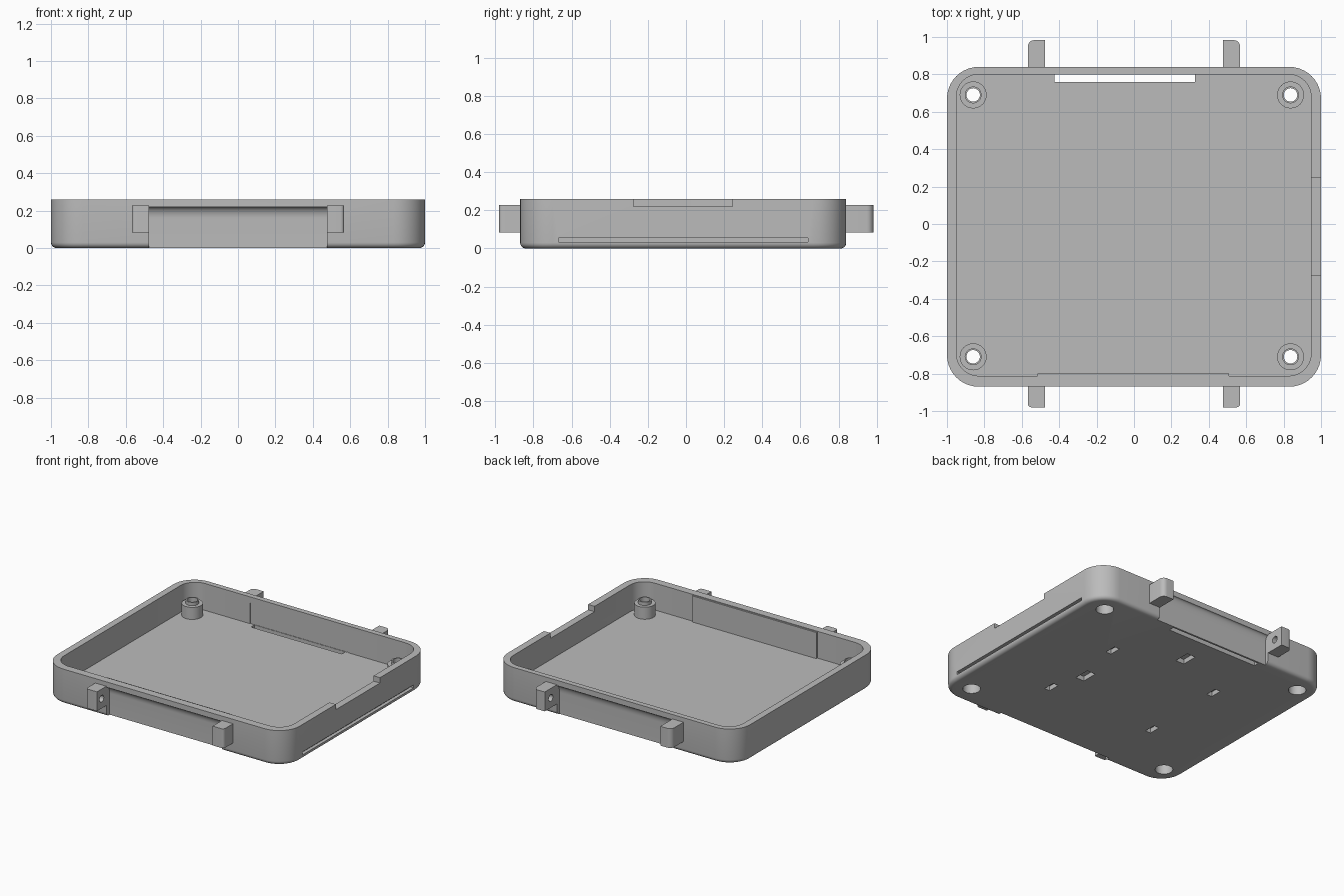
import bpy, bmesh
from math import sin, cos, pi, radians
from mathutils import Matrix, Vector

if "Cube" in bpy.data.objects:
    bpy.data.objects.remove(bpy.data.objects["Cube"], do_unlink=True)

grey = bpy.data.materials.new("plain grey")
grey.use_nodes = True
grey.diffuse_color = (0.5, 0.5, 0.5, 1)
grey.node_tree.nodes["Principled BSDF"].inputs["Base Color"].default_value = (0.5, 0.5, 0.5, 1)


def make(name, bm):
    bmesh.ops.recalc_face_normals(bm, faces=bm.faces)
    mesh = bpy.data.meshes.new(name)
    bm.to_mesh(mesh)
    bm.free()
    mesh.materials.append(grey)
    ob = bpy.data.objects.new(name, mesh)
    bpy.context.collection.objects.link(ob)
    return ob


def loft(name, rings):
    """Skin a stack of equal point rings and cap both ends."""
    bm = bmesh.new()
    loops = [[bm.verts.new(p) for p in ring] for ring in rings]
    for a, b in zip(loops, loops[1:]):
        for i in range(len(a)):
            j = (i + 1) % len(a)
            bm.faces.new((a[i], a[j], b[j], b[i]))
    bm.faces.new(loops[0])
    bm.faces.new(loops[-1])
    return make(name, bm)


def rounded(x0, x1, y0, y1, r, z, steps=10):
    """Ring of points around a rounded rectangle."""
    corners = ((x1 - r, y1 - r), (x0 + r, y1 - r), (x0 + r, y0 + r), (x1 - r, y0 + r))
    return [(cx + r * cos(a), cy + r * sin(a), z)
            for k, (cx, cy) in enumerate(corners)
            for a in [(k + i / steps) * pi / 2 for i in range(steps + 1)]]


def box(name, x0, x1, y0, y1, z0, z1):
    return loft(name, [[(x0, y0, z), (x1, y0, z), (x1, y1, z), (x0, y1, z)] for z in (z0, z1)])


def cylinder(name, r, start, end, sides=32):
    start, end = Vector(start), Vector(end)
    turn = (end - start).to_track_quat("Z", "Y").to_matrix().to_4x4()
    bm = bmesh.new()
    bmesh.ops.create_cone(bm, cap_ends=True, segments=sides, radius1=r, radius2=r,
                          depth=(end - start).length,
                          matrix=Matrix.Translation((start + end) / 2) @ turn)
    return make(name, bm)


def combine(target, tool, operation="DIFFERENCE"):
    mod = target.modifiers.new(operation.lower(), "BOOLEAN")
    mod.operation, mod.object, mod.solver = operation, tool, "EXACT"
    bpy.context.view_layer.objects.active = target
    bpy.ops.object.modifier_apply(modifier=mod.name)
    bpy.data.objects.remove(tool, do_unlink=True)


def smooth(ob):
    bpy.ops.object.select_all(action="DESELECT")
    ob.select_set(True)
    bpy.context.view_layer.objects.active = ob
    bpy.ops.object.shade_smooth_by_angle(angle=radians(30))


FRONT, BACK, TOP, FLOOR = -0.87, 0.84, 0.26, 0.06

# Shell with a rounded lower edge
edge = 0.03
rings = []
for i in range(6):
    a = i / 5 * pi / 2
    d = edge * (1 - sin(a))
    rings.append(rounded(-1 + d, 1 - d, FRONT + d, BACK - d, 0.17 - d, edge * (1 - cos(a))))
rings.append(rounded(-1, 1, FRONT, BACK, 0.17, TOP))
tray = loft("tray", rings)
combine(tray, loft("cavity", [rounded(-0.95, 0.947, -0.812, 0.8, 0.12, z) for z in (FLOOR, 0.4)]))

# Thickened inner front wall
combine(tray, box("front_thickening", -0.515, 0.508, -0.83, -0.8, 0.04, 0.255), "UNION")

# Outer channels with a curved top, front and back
for wall, side, depth in ((FRONT, -1, 0.04), (BACK, 1, 0.028)):
    profile = [(wall + side * 0.1, 0.22), (wall + side * 0.1, -0.1), (wall - side * depth, -0.1)]
    profile += [(wall - side * depth * cos(i * pi / 16), 0.16 + 0.06 * sin(i * pi / 16))
                for i in range(9)]
    combine(tray, loft("channel", [[(x, y, z) for y, z in profile] for x in (-0.477, 0.475)]))

# Rear floor slot and shallow panel inside the back wall
combine(tray, box("floor_slot", -0.425, 0.325, 0.76, 0.799, -0.1, 0.15))
combine(tray, box("back_panel", -0.46, 0.35, 0.78, 0.803, FLOOR + 0.001, 0.215))

# Notch and long groove on the right wall
combine(tray, box("rim_notch", 0.9, 1.1, -0.275, 0.245, 0.22, 0.4))
combine(tray, box("side_groove", 0.975, 1.1, -0.67, 0.64, 0.033, 0.055))

# Hollow screw posts, bored from below
for x in (-0.86, 0.837):
    for y in (-0.71, 0.69):
        combine(tray, cylinder("post", 0.072, (x, y, 0.04), (x, y, 0.15)), "UNION")
        combine(tray, cylinder("collar", 0.045, (x, y, 0.13), (x, y, 0.175)), "UNION")
        combine(tray, cylinder("bore", 0.036, (x, y, -0.1), (x, y, 0.3)))
        combine(tray, cylinder("counterbore", 0.06, (x, y, -0.1), (x, y, 0.1)))

# Blind pockets under the floor
pockets = [(x, y, 0.022, 0.045) for x in (-0.45, 0.44) for y in (-0.345, 0.3)]
pockets += [(-0.01, 0.53, 0.035, 0.06), (0.36, -0.08, 0.035, 0.06)]
for x, y, w, d in pockets:
    combine(tray, box("pocket", x - w, x + w, y - d, y + d, -0.1, 0.035))
smooth(tray)

# Hinge tabs with a rounded outer corner and a blind pin hole
for wall, tip, r, place in ((FRONT, -0.98, 0.02, "front"), (BACK, 0.983, 0.035, "back")):
    for side, hand in ((-1, "right"), (1, "left")):
        s = 1 if tip > 0 else -1
        outline = [(0.477, wall - s * 0.02), (0.477, tip)]
        outline += [(0.568 - r + r * sin(i * pi / 12), tip - s * r * (1 - cos(i * pi / 12)))
                    for i in range(7)]
        outline.append((0.568, wall - s * 0.02))
        tab = loft(f"{place}_{hand}_tab", [[(side * x, y, z) for x, y in outline]
                                          for z in (0.083, 0.227)])
        y = (wall + tip) / 2
        combine(tab, cylinder("pin_hole", 0.025, (side * 0.45, y, 0.155), (side * 0.53, y, 0.155), 20))
        smooth(tab)
